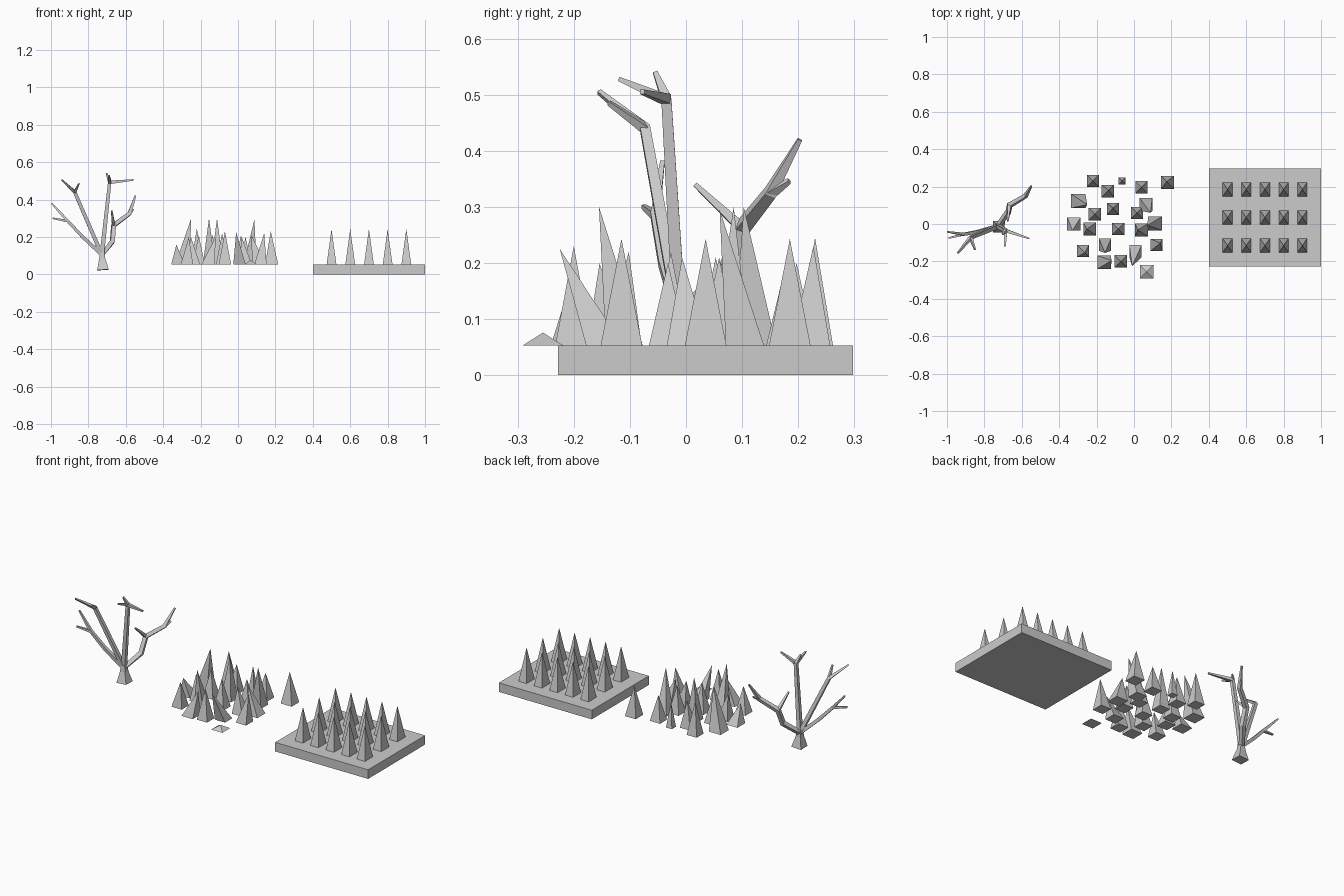
import bpy, bmesh
from mathutils import Vector


def finish(bm, name):
    bmesh.ops.recalc_face_normals(bm, faces=bm.faces)
    me = bpy.data.meshes.new(name)
    bm.to_mesh(me)
    bm.free()
    ob = bpy.data.objects.new(name, me)
    bpy.context.collection.objects.link(ob)
    return ob


def spike(bm, cx, cy, hx, hy, z, tip):
    # four-sided pyramid with a free apex
    base = [bm.verts.new((cx + sx * hx, cy + sy * hy, z))
            for sx, sy in ((-1, -1), (1, -1), (1, 1), (-1, 1))]
    apex = bm.verts.new(tip)
    bm.faces.new(base[::-1])
    for i in range(4):
        bm.faces.new((base[i], base[(i + 1) % 4], apex))


def limb(bm, points, radii):
    # square-section tapered tube through the points
    pts = [Vector(p) for p in points]
    rings = []
    for i, (p, r) in enumerate(zip(pts, radii)):
        d = (pts[min(i + 1, len(pts) - 1)] - pts[max(i - 1, 0)]).normalized()
        ref = Vector((0, 1, 0)) if abs(d.y) < 0.85 else Vector((1, 0, 0))
        u = d.cross(ref).normalized() * r
        v = d.cross(u).normalized() * r
        rings.append([bm.verts.new(p + a * u + b * v)
                      for a, b in ((-1, -1), (1, -1), (1, 1), (-1, 1))])
    for a, b in zip(rings, rings[1:]):
        for i in range(4):
            j = (i + 1) % 4
            bm.faces.new((a[i], a[j], b[j], b[i]))
    bm.faces.new(rings[0])
    bm.faces.new(rings[-1])


# spike trap slab
BASE = 0.053
bm = bmesh.new()
bmesh.ops.create_cube(bm, size=1)
for v in bm.verts:
    v.co = (0.7 + v.co.x * 0.6, 0.035 + v.co.y * 0.526, BASE * (v.co.z + 0.5))
finish(bm, "trap_slab")

# regular grid of spikes on the slab
bm = bmesh.new()
for i in range(5):
    for y in (-0.115, 0.035, 0.185):
        x = 0.5 + 0.1 * i
        spike(bm, x, y, 0.026, 0.037, BASE, (x, y, 0.243))
finish(bm, "trap_spikes")

# loose ragged spikes: centre x, y, half size, tip offset x, y, tip height
RAGGED = [
    (-.22, .23, .032, 0, 0, .245), (-.064, .23, .019, 0, 0, .20),
    (-.14, .176, .033, .005, .005, .21), (.04, .197, .033, 0, 0, .20),
    (.18, .222, .035, -.005, .005, .23), (-.298, .123, .038, .048, -.02, .30),
    (-.21, .053, .033, 0, 0, .21), (-.112, .08, .033, 0, .005, .30),
    (.016, .059, .033, 0, 0, .21), (.064, .105, .034, .024, -.045, .295),
    (.112, .003, .037, -.04, -.01, .21), (-.321, 0, .036, -.008, -.035, .16),
    (-.237, -.027, .034, -.015, 0, .20), (-.085, -.027, .033, 0, 0, .22),
    (.04, -.032, .034, -.02, 0, .20), (-.273, -.144, .033, .01, -.01, .20),
    (-.155, -.11, .033, 0, -.045, .30), (.008, -.145, .033, -.018, -.08, .225),
    (.12, -.112, .033, .02, .01, .22), (-.16, -.205, .036, .04, .01, .20),
    (-.07, -.20, .033, 0, 0, .23), (.067, -.255, .036, 0, 0, .076)]
bm = bmesh.new()
for cx, cy, h, dx, dy, z in RAGGED:
    spike(bm, cx, cy, h, h, BASE, (cx + dx, cy + dy, z))
finish(bm, "ragged_spikes")

# dead tree trunk and branches
fork = (-.728, -.012, .105)
bend_a, bend_b = (-.873, -.073, .44), (-.91, -.055, .285)
bend_c, bend_d = (-.686, -.035, .492), (-.665, .10, .262)
elbow_d = (-.58, .15, .325)
bm = bmesh.new()
limb(bm, [(-.722, -.015, .024), (-.726, -.013, .085), (-.727, -.012, .13)],
     [.031, .016, .012])
limb(bm, [fork, bend_a, (-.942, -.155, .505)], [.011, .009, .004])
limb(bm, [bend_a, (-.85, -.137, .485)], [.008, .004])
limb(bm, [fork, (-.83, -.04, .2), bend_b, (-.996, -.042, .38)],
     [.01, .009, .008, .004])
limb(bm, [bend_b, (-.99, -.075, .30)], [.007, .004])
limb(bm, [fork, bend_c], [.012, .009])
for tip in ((-.56, -.078, .505), (-.69, -.12, .528), (-.703, -.055, .54)):
    limb(bm, [bend_c, tip], [.009, .004])
limb(bm, [fork, (-.672, .065, .175), bend_d, elbow_d, (-.549, .203, .42)],
     [.011, .012, .012, .010, .004])
limb(bm, [bend_d, (-.675, .016, .34)], [.009, .004])
limb(bm, [elbow_d, (-.562, .184, .346)], [.009, .004])
finish(bm, "dead_tree")
